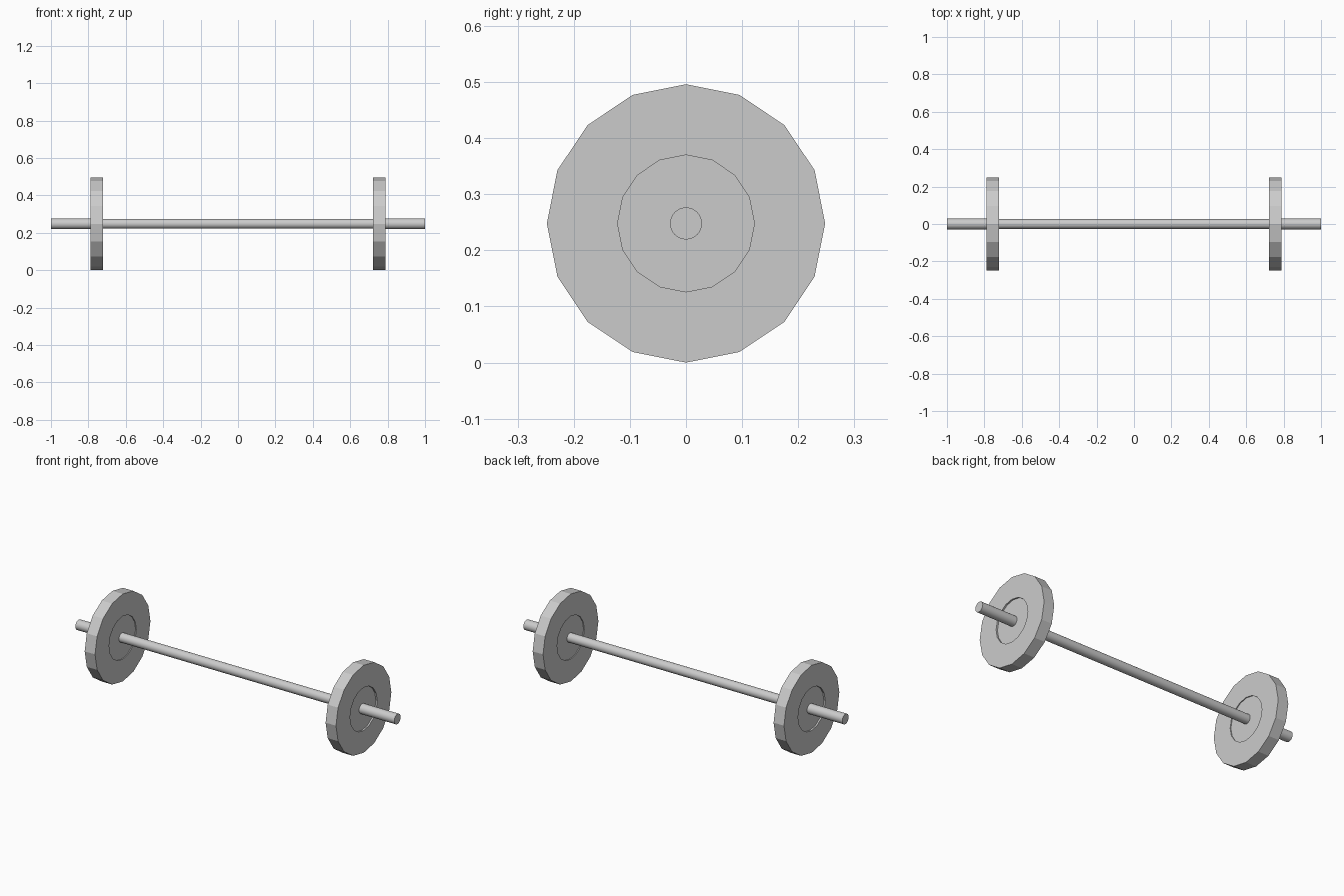
import bpy, math

if "Cube" in bpy.data.objects:
    bpy.data.objects.remove(bpy.data.objects["Cube"])

AXLE_Z = 0.248


def lathe(name, profile, sides, smooth=False):
    """Revolve (x, radius) points around the horizontal axle, capping both ends."""
    verts, faces = [], []
    for x, r in profile:
        for i in range(sides):
            a = 2 * math.pi * i / sides
            verts.append((x, r * math.sin(a), AXLE_Z + r * math.cos(a)))
    for k in range(len(profile) - 1):
        for i in range(sides):
            j = (i + 1) % sides
            a, b = k * sides, (k + 1) * sides
            faces.append((a + i, a + j, b + j, b + i))
    last = (len(profile) - 1) * sides
    faces.append(tuple(reversed(range(sides))))
    faces.append(tuple(range(last, last + sides)))
    mesh = bpy.data.meshes.new(name)
    mesh.from_pydata(verts, [], faces)
    mesh.update()
    obj = bpy.data.objects.new(name, mesh)
    bpy.context.collection.objects.link(obj)
    if smooth:
        bpy.ops.object.select_all(action='DESELECT')
        obj.select_set(True)
        bpy.context.view_layer.objects.active = obj
        bpy.ops.object.shade_smooth_by_angle(angle=math.radians(30))
    return obj


# Bar: slim grip between two slightly thicker sleeves
grip, sleeve = 0.0262, 0.0285
lathe("bar", [(-1, sleeve), (-0.755, sleeve), (-0.755, grip),
              (0.755, grip), (0.755, sleeve), (1, sleeve)], 32, smooth=True)

# Weight plates: faceted discs with a shallow recessed centre on both faces
inner, outer = 0.723, 0.788
plate = [(inner + 0.005, 0.122), (inner, 0.122), (inner, 0.248),
         (outer, 0.248), (outer, 0.122), (outer - 0.009, 0.122)]
lathe("right_plate", plate, 16)
lathe("left_plate", [(-x, r) for x, r in reversed(plate)], 16)
